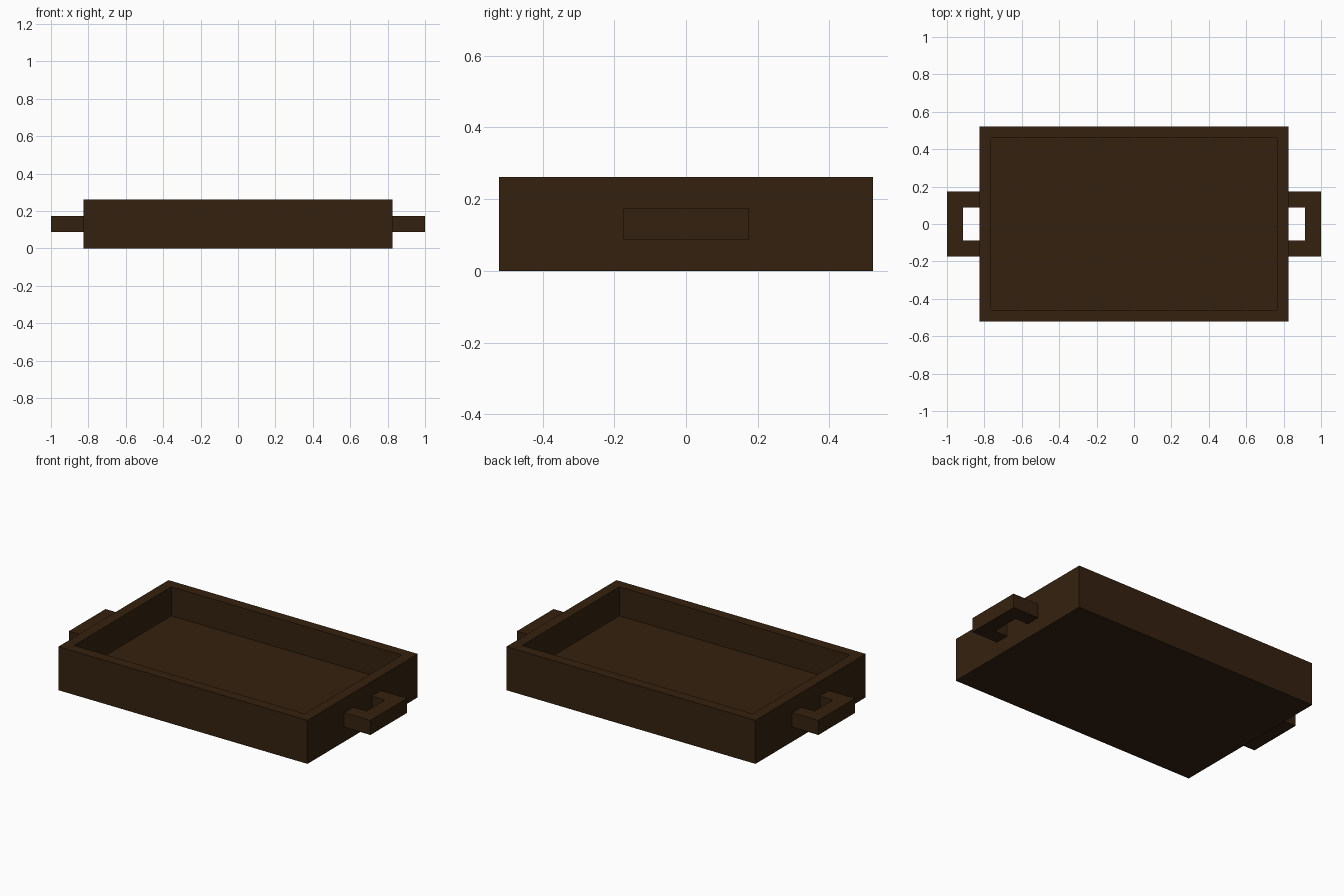
import bpy, bmesh

if "Cube" in bpy.data.objects:
    bpy.data.objects.remove(bpy.data.objects["Cube"])

U = 2 / 23            # one block unit
X, Y, H = 9.5 * U, 6 * U, 3 * U

wood = bpy.data.materials.new("dark_brown_wood")
wood.diffuse_color = (0.035, 0.0152, 0.0046, 1)
wood.use_nodes = True
wood.node_tree.nodes["Principled BSDF"].inputs["Base Color"].default_value = wood.diffuse_color


def add_object(name, bm):
    bmesh.ops.recalc_face_normals(bm, faces=bm.faces[:])
    mesh = bpy.data.meshes.new(name)
    bm.to_mesh(mesh)
    bm.free()
    mesh.materials.append(wood)
    obj = bpy.data.objects.new(name, mesh)
    bpy.context.collection.objects.link(obj)
    return obj


# Tray body: a box whose top is inset for the rim and pushed down to the floor
bm = bmesh.new()
bmesh.ops.create_cube(bm, size=1)
for v in bm.verts:
    v.co = (v.co.x * 2 * X, v.co.y * 2 * Y, (v.co.z + 0.5) * H)
top = max(bm.faces, key=lambda f: f.calc_center_median().z)
bmesh.ops.inset_region(bm, faces=[top], thickness=U)
floor = bmesh.ops.extrude_discrete_faces(bm, faces=[top])["faces"][0]
bmesh.ops.translate(bm, verts=floor.verts[:], vec=(0, 0, U - H))
add_object("tray_body", bm)

# Handles: a U-shaped profile extruded upward, one on each end
profile = [(0, -2), (2, -2), (2, 2), (0, 2), (0, 1), (1, 1), (1, -1), (0, -1)]
for name, side in (("right_handle", 1), ("left_handle", -1)):
    bm = bmesh.new()
    face = bm.faces.new([bm.verts.new((side * (X + x * U), y * U, U))
                         for x, y in profile])
    new = bmesh.ops.extrude_face_region(bm, geom=[face])["geom"]
    bmesh.ops.translate(bm, vec=(0, 0, U),
                        verts=[g for g in new if isinstance(g, bmesh.types.BMVert)])
    add_object(name, bm)
